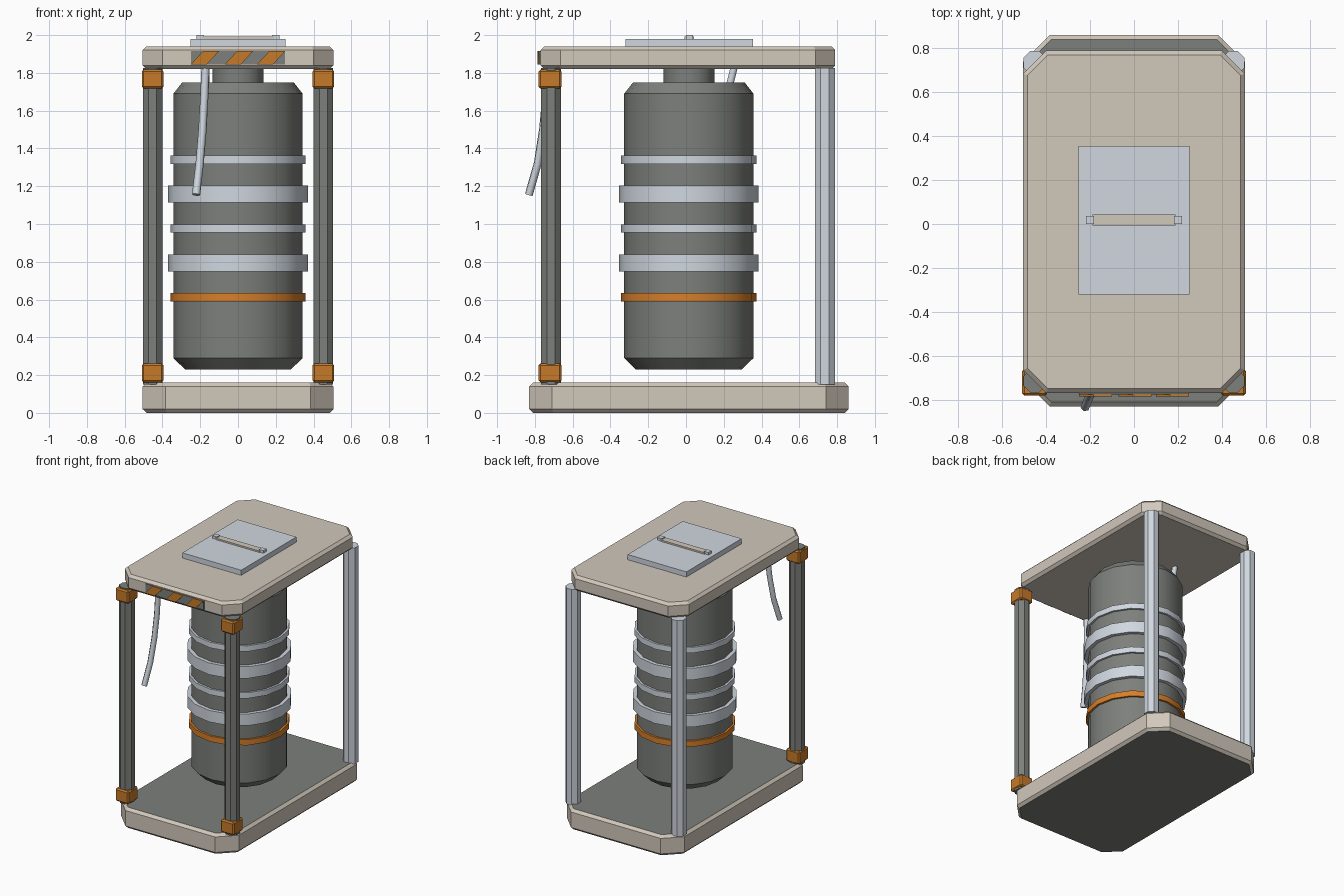
import bpy, bmesh, math
from mathutils import Matrix

if "Cube" in bpy.data.objects:
    bpy.data.objects.remove(bpy.data.objects["Cube"], do_unlink=True)


def material(name, rgb):
    m = bpy.data.materials.new(name)
    m.use_nodes = True
    m.diffuse_color = (*rgb, 1)
    m.node_tree.nodes["Principled BSDF"].inputs["Base Color"].default_value = (*rgb, 1)
    return m


DARK = material("dark grey", (0.205, 0.215, 0.2))
BEIGE = material("warm beige", (0.64, 0.58, 0.5))
SILVER = material("pale silver", (0.63, 0.68, 0.74))
ORANGE = material("bracket orange", (0.56, 0.195, 0.022))
BRIGHT = material("bright orange", (0.68, 0.21, 0.022))


def finish(name, bm, *mats, bevel=0, smooth=False):
    bmesh.ops.recalc_face_normals(bm, faces=bm.faces)
    mesh = bpy.data.meshes.new(name)
    bm.to_mesh(mesh)
    bm.free()
    for m in mats:
        mesh.materials.append(m)
    if smooth:
        mesh.shade_smooth()
        mesh.set_sharp_from_angle(angle=math.radians(30))
    ob = bpy.data.objects.new(name, mesh)
    bpy.context.collection.objects.link(ob)
    if bevel:
        mod = ob.modifiers.new("edge bevel", "BEVEL")
        mod.width = bevel
        mod.segments = 1
        mod.limit_method = "ANGLE"
        mod.angle_limit = math.radians(65)
        mod.material = len(mats) - 1
    return ob


def prism(bm, points, direction):
    face = bm.faces.new([bm.verts.new(p) for p in points])
    ext = bmesh.ops.extrude_face_region(bm, geom=[face])
    verts = [v for v in ext["geom"] if isinstance(v, bmesh.types.BMVert)]
    bmesh.ops.translate(bm, verts=verts, vec=direction)


def slab(name, x, y, z0, z1, half_x, half_y, cut, *mats, bevel=0):
    """Upright prism whose four vertical corners are cut off."""
    outline = []
    for sx, sy in ((1, 1), (-1, 1), (-1, -1), (1, -1)):
        a = (x + sx * half_x, y + sy * (half_y - cut), z0)
        b = (x + sx * (half_x - cut), y + sy * half_y, z0)
        outline += [a, b] if sx * sy > 0 else [b, a]
    bm = bmesh.new()
    prism(bm, outline, (0, 0, z1 - z0))
    return finish(name, bm, *mats, bevel=bevel)


def box(name, x, y, z, size, mat, bevel=0):
    bm = bmesh.new()
    bmesh.ops.create_cube(bm, size=1, matrix=Matrix.Translation((x, y, z)) @ Matrix.Diagonal((*size, 1)))
    return finish(name, bm, mat, bevel=bevel)


def lathe(name, profile, mat, sides=16, y=0.015):
    """Closed turned body from (radius, height) pairs."""
    bm = bmesh.new()
    rings = [[bm.verts.new((r * math.cos(math.tau * i / sides),
                            y + r * math.sin(math.tau * i / sides), z))
              for i in range(sides)] for r, z in profile]
    for low, high in zip(rings, rings[1:]):
        for i in range(sides):
            j = (i + 1) % sides
            bm.faces.new((low[i], low[j], high[j], high[i]))
    bm.faces.new(rings[0])
    bm.faces.new(rings[-1])
    return finish(name, bm, mat, smooth=True)


def hose(name, points, radius, mat):
    curve = bpy.data.curves.new(name, "CURVE")
    curve.dimensions = "3D"
    curve.bevel_depth = radius
    curve.bevel_resolution = 1
    curve.use_fill_caps = True
    spline = curve.splines.new("POLY")
    spline.points.add(len(points) - 1)
    for p, co in zip(spline.points, points):
        p.co = (*co, 1)
    temp = bpy.data.objects.new(name + "_path", curve)
    bpy.context.collection.objects.link(temp)
    bpy.context.view_layer.update()
    mesh = bpy.data.meshes.new_from_object(temp.evaluated_get(bpy.context.evaluated_depsgraph_get()))
    bpy.data.objects.remove(temp, do_unlink=True)
    mesh.materials.clear()
    mesh.materials.append(mat)
    bpy.context.collection.objects.link(bpy.data.objects.new(name, mesh))


# Base with beige rim, and roof
base = slab("base", 0, 0.015, 0, 0.16, 0.505, 0.845, 0.12, DARK, BEIGE, bevel=0.02)
for face in base.data.polygons:
    face.material_index = 1 if abs(face.normal.z) < 0.5 else 0
slab("roof", 0, 0.01, 1.82, 1.94, 0.505, 0.78, 0.105, BEIGE, bevel=0.02)

# Corner posts and front brackets
for side, s in (("left", 1), ("right", -1)):
    slab("back_post_" + side, s * 0.452, 0.735, 0.15, 1.825, 0.052, 0.053, 0.031, SILVER)
    slab("front_post_" + side, s * 0.452, -0.715, 0.15, 1.825, 0.052, 0.052, 0.031, DARK)
    for level, z in (("lower", 0.212), ("upper", 1.767)):
        box(f"bracket_{level}_{side}", s * 0.452, -0.72, z, (0.114, 0.122, 0.1), ORANGE, 0.01)

# Hanging canister and its neck
lathe("canister", [(0.28, 0.23), (0.342, 0.29), (0.342, 1.69), (0.295, 1.75)], DARK)
lathe("canister_neck", [(0.135, 1.74), (0.135, 1.825)], DARK)

# Bands round the canister
for i, (z, height, radius, mat) in enumerate((
        (0.612, 0.044, 0.358, BRIGHT), (0.793, 0.09, 0.37, SILVER),
        (0.976, 0.044, 0.358, SILVER), (1.16, 0.09, 0.37, SILVER),
        (1.34, 0.044, 0.358, SILVER))):
    lathe(f"band_{i + 1}", [(radius, z - height / 2), (radius, z + height / 2)], mat)

# Roof hatch with grab handle
box("hatch", 0, 0.017, 1.958, (0.505, 0.677, 0.044), SILVER)
box("handle_bar", 0, 0.018, 1.986, (0.38, 0.05, 0.012), BEIGE)
for side, s in (("left", 1), ("right", -1)):
    box("handle_foot_" + side, s * 0.2, 0.018, 1.989, (0.038, 0.038, 0.022), SILVER)

# Warning plate with slanted stripes
box("warning_plate", 0, -0.773, 1.88, (0.5, 0.008, 0.07), DARK)
bm = bmesh.new()
for x in (-0.25, -0.07, 0.1):
    prism(bm, [(x, -0.777, 1.845), (x + 0.085, -0.777, 1.845),
               (x + 0.15, -0.777, 1.915), (x + 0.065, -0.777, 1.915)], (0, -0.008, 0))
finish("warning_stripes", bm, ORANGE)

# Hoses
hose("front_hose", [(-0.172, -0.735, 1.83), (-0.178, -0.74, 1.68), (-0.188, -0.757, 1.5),
                    (-0.203, -0.785, 1.32), (-0.222, -0.832, 1.155)], 0.022, SILVER)
hose("inner_hose", [(-0.172, 0.255, 1.83), (-0.172, 0.23, 1.73)], 0.022, SILVER)
